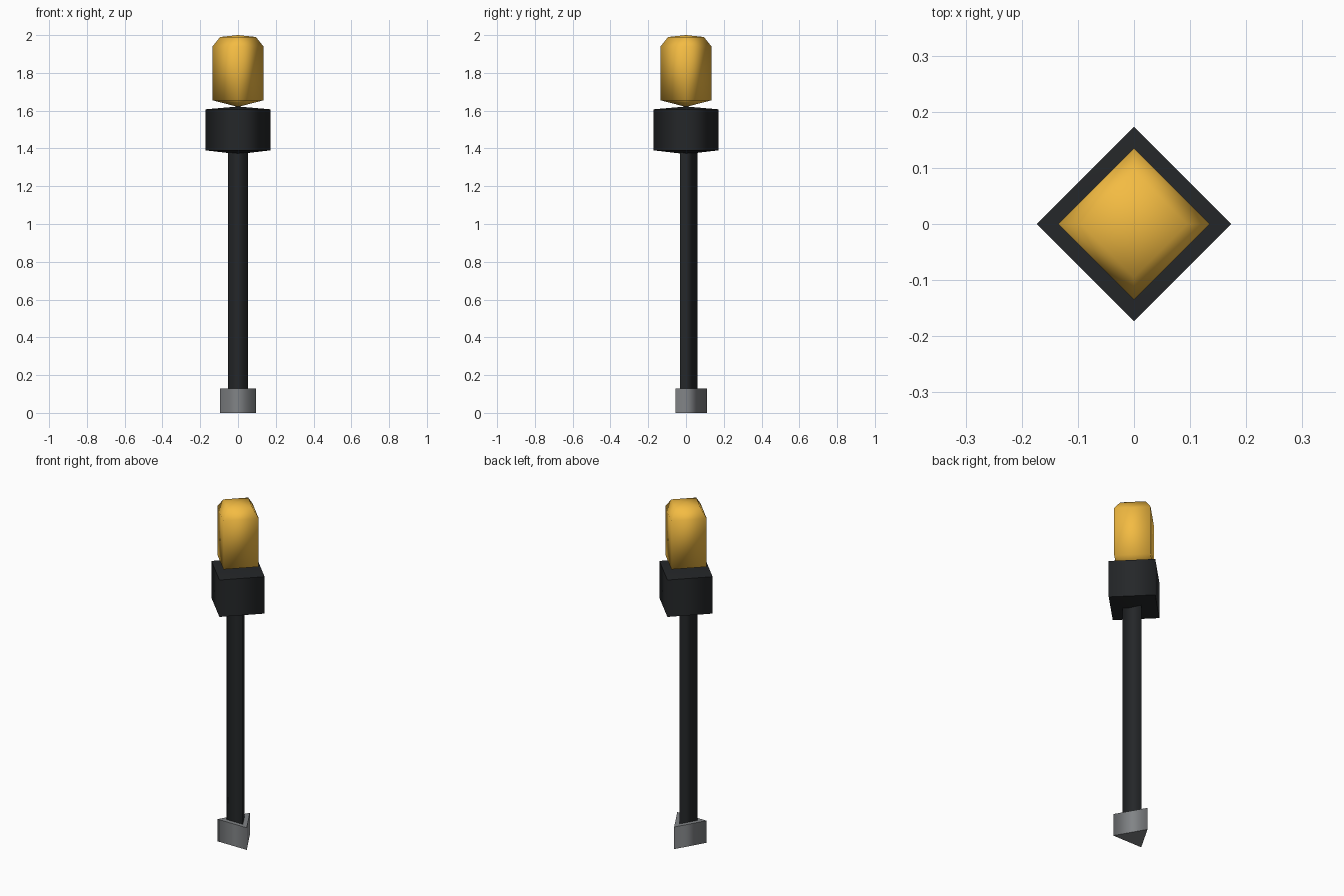
import bpy, bmesh, math

if "Cube" in bpy.data.objects:
    bpy.data.objects.remove(bpy.data.objects["Cube"])


def material(name, color):
    m = bpy.data.materials.new(name)
    m.diffuse_color = (*color, 1.0)
    m.use_nodes = True
    m.node_tree.nodes["Principled BSDF"].inputs["Base Color"].default_value = m.diffuse_color
    return m


def lathe(name, profile, sides, mat, sharp_rims=True):
    """Revolve (radius, z) points around z with few sides; first vertex faces +y."""
    bm = bmesh.new()
    rings = []
    for r, z in profile:
        if r == 0:
            rings.append([bm.verts.new((0, 0, z))] * sides)
        else:
            angles = [math.pi / 2 + 2 * math.pi * i / sides for i in range(sides)]
            rings.append([bm.verts.new((r * math.cos(a), r * math.sin(a), z)) for a in angles])
    for low, high in zip(rings, rings[1:]):
        for i in range(sides):
            j = (i + 1) % sides
            corners = list(dict.fromkeys((low[i], low[j], high[j], high[i])))
            bm.faces.new(corners)
    # Close flat ends
    for ring in (rings[0], rings[-1]):
        if len(set(ring)) > 1:
            bm.faces.new(ring)
    bmesh.ops.recalc_face_normals(bm, faces=bm.faces)
    for f in bm.faces:
        f.smooth = True
    if sharp_rims:
        for e in bm.edges:
            a, b = e.verts
            if abs(a.co.z - b.co.z) < 1e-5:
                e.smooth = False
    mesh = bpy.data.meshes.new(name)
    bm.to_mesh(mesh)
    bm.free()
    mesh.materials.append(mat)
    obj = bpy.data.objects.new(name, mesh)
    bpy.context.collection.objects.link(obj)
    return obj


grey = material("grey_metal", (0.22, 0.23, 0.24))
black = material("black_plastic", (0.018, 0.020, 0.022))
amber = material("amber_lens", (0.90, 0.50, 0.055))

# Triangular foot and pole
lathe("foot", [(0.11, 0), (0.11, 0.13)], 3, grey)
lathe("pole", [(0.062, 0.125), (0.062, 1.39)], 3, black)

# Four-sided housing with shallow pointed ends
lathe("lamp_housing", [(0, 1.37), (0.173, 1.39), (0.173, 1.607), (0, 1.622)], 4, black)

# Four-sided amber lens with a rounded crown
lathe("lamp_lens", [(0, 1.62), (0.135, 1.655), (0.135, 1.94), (0.095, 1.99), (0, 2.0)],
      4, amber, sharp_rims=False)
